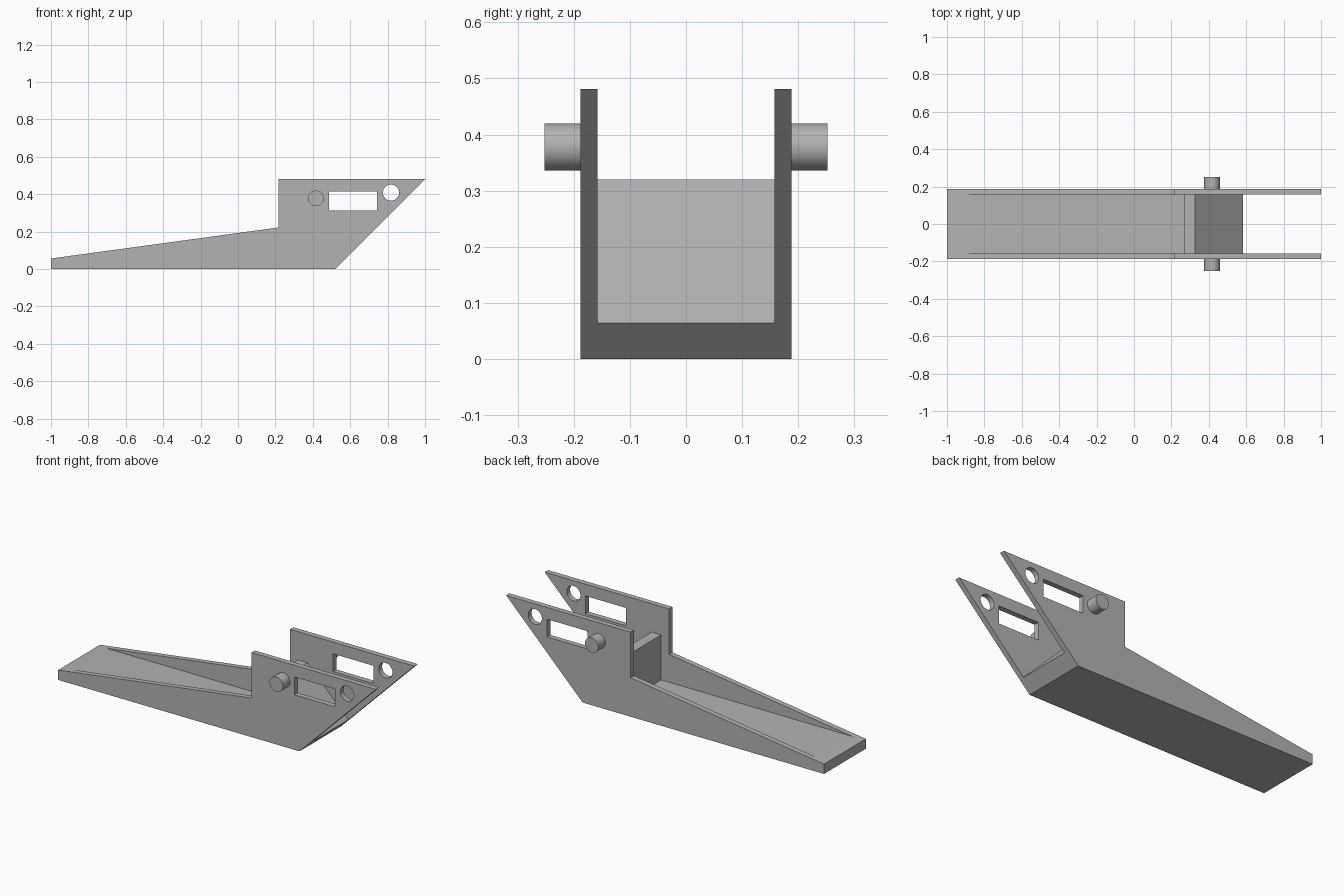
import bpy, bmesh, math
from mathutils import Matrix, Vector

if "Cube" in bpy.data.objects:
    bpy.data.objects.remove(bpy.data.objects["Cube"])

grey = bpy.data.materials.new("plain grey")
grey.use_nodes = True
grey.diffuse_color = (0.45, 0.45, 0.45, 1)
grey.node_tree.nodes["Principled BSDF"].inputs["Base Color"].default_value = grey.diffuse_color


def add_object(name, bm):
    mesh = bpy.data.meshes.new(name)
    bmesh.ops.recalc_face_normals(bm, faces=bm.faces)
    bm.to_mesh(mesh)
    bm.free()
    mesh.materials.append(grey)
    obj = bpy.data.objects.new(name, mesh)
    bpy.context.collection.objects.link(obj)
    return obj


def prism(name, profile, half_width):
    """Extrude an (x, z) profile across y, centred on y = 0."""
    bm = bmesh.new()
    face = bm.faces.new([bm.verts.new((x, -half_width, z)) for x, z in profile])
    extruded = bmesh.ops.extrude_face_region(bm, geom=[face])["geom"]
    verts = [v for v in extruded if isinstance(v, bmesh.types.BMVert)]
    bmesh.ops.translate(bm, verts=verts, vec=Vector((0, 2 * half_width, 0)))
    return add_object(name, bm)


def cylinder(name, x, z, radius, y_start, y_end):
    """Round bar along y."""
    bm = bmesh.new()
    place = Matrix.Translation((x, (y_start + y_end) / 2, z)) @ Matrix.Rotation(math.pi / 2, 4, "X")
    bmesh.ops.create_cone(bm, cap_ends=True, segments=48, radius1=radius, radius2=radius,
                          depth=abs(y_end - y_start), matrix=place)
    return add_object(name, bm)


def smooth(obj):
    bpy.ops.object.select_all(action="DESELECT")
    obj.select_set(True)
    bpy.context.view_layer.objects.active = obj
    bpy.ops.object.shade_smooth_by_angle(angle=math.radians(30))


WIDTH, INNER, FLOOR = 0.188, 0.158, 0.064

# Solid side outline: long ramp, raised cheeks and slanted nose
body = prism("channel_body", [(-1, 0), (0.519, 0), (1, 0.481), (0.217, 0.481),
                              (0.217, 0.222), (-1, 0.056)], WIDTH)

# Channel between the walls, leaving the floor and the sloped stop block
channel = prism("channel_cutter", [(-1.1, FLOOR), (0.267, FLOOR), (0.267, 0.32), (0.327, 0.32),
                                   (0.62, 0.027), (1.1, 0.027), (1.1, 0.6), (-1.1, 0.6)], INNER)

# Slot and round hole through both walls
slot = prism("slot_cutter", [(0.487, 0.313), (0.743, 0.313), (0.743, 0.414), (0.487, 0.414)], 0.3)
hole = cylinder("hole_cutter", 0.818, 0.408, 0.043, -0.3, 0.3)

for cutter in (channel, slot, hole):
    cutter.hide_render = True
    cut = body.modifiers.new(cutter.name, "BOOLEAN")
    cut.operation, cut.solver, cut.object = "DIFFERENCE", "EXACT", cutter
    bpy.ops.object.select_all(action="DESELECT")
    body.select_set(True)
    bpy.context.view_layer.objects.active = body
    bpy.ops.object.modifier_apply(modifier=cut.name)
    bpy.data.objects.remove(cutter)
smooth(body)

# Pivot pins on the outside of each wall
for name, side in (("front_pin", -1), ("back_pin", 1)):
    smooth(cylinder(name, 0.417, 0.378, 0.042, side * (WIDTH - 0.01), side * 0.252))
